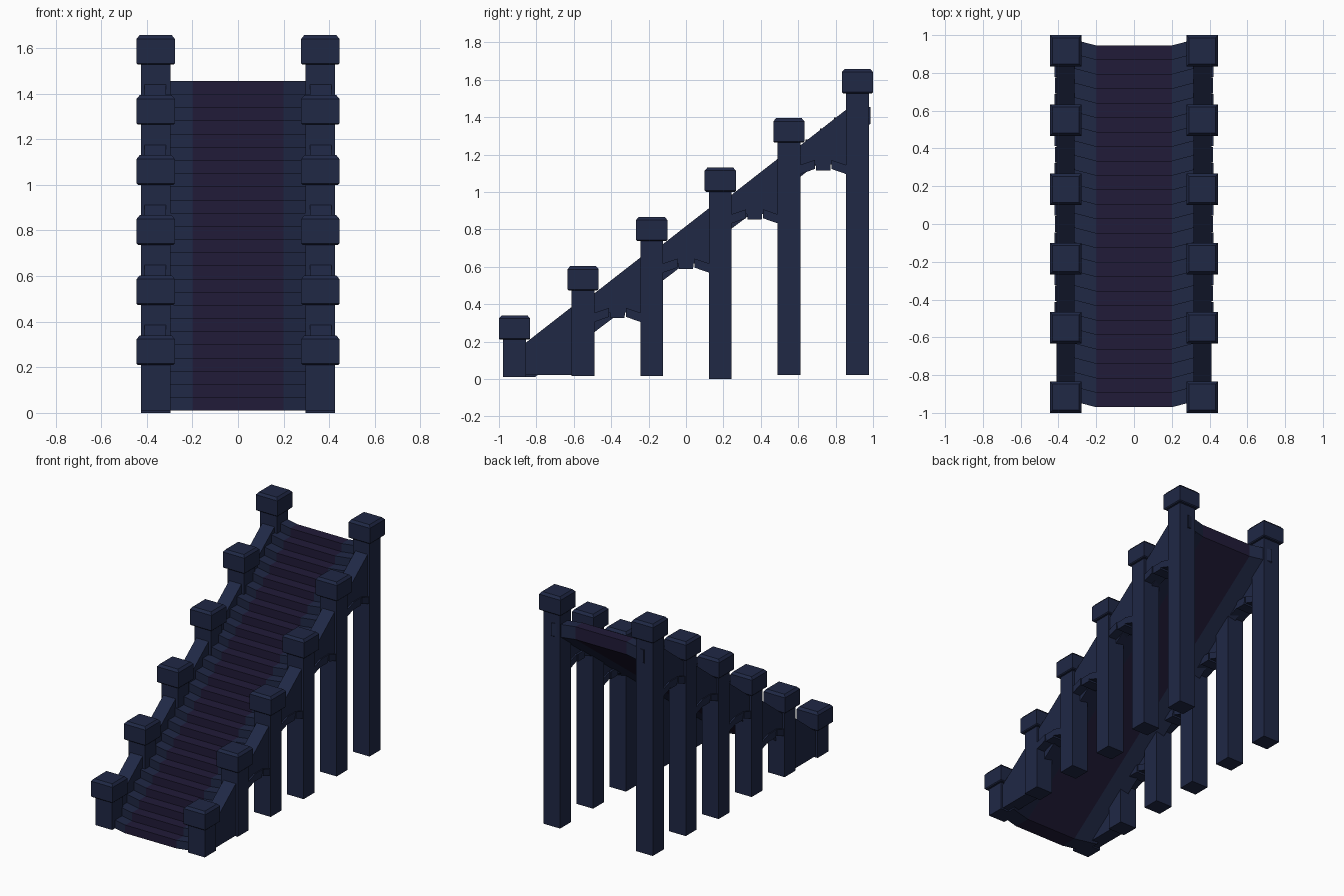
import bpy, bmesh

if "Cube" in bpy.data.objects:
    bpy.data.objects.remove(bpy.data.objects["Cube"])


def material(name, rgb):
    m = bpy.data.materials.new(name)
    m.diffuse_color = (*rgb, 1)
    m.use_nodes = True
    m.node_tree.nodes["Principled BSDF"].inputs["Base Color"].default_value = m.diffuse_color
    return m


STONE = material("dark_blue_stone", (0.014, 0.021, 0.060))
CARPET = material("dark_purple_tread", (0.015, 0.011, 0.040))


def finish(name, bm, mats=(STONE,)):
    bmesh.ops.recalc_face_normals(bm, faces=bm.faces[:])
    me = bpy.data.meshes.new(name)
    bm.to_mesh(me)
    bm.free()
    for m in mats:
        me.materials.append(m)
    ob = bpy.data.objects.new(name, me)
    bpy.context.collection.objects.link(ob)
    return ob


def loft(name, sections, mats=(STONE,), mat_of=lambda i: 0):
    """Join equal-length (x, y, z) loops into a closed solid."""
    bm = bmesh.new()
    rings = [[bm.verts.new(p) for p in s] for s in sections]
    n = len(rings[0])
    for i, (a, b) in enumerate(zip(rings, rings[1:])):
        for j in range(n):
            k = (j + 1) % n
            bm.faces.new((a[j], a[k], b[k], b[j])).material_index = mat_of(i)
    bm.faces.new(rings[0])
    bm.faces.new(rings[-1])
    return finish(name, bm, mats)


def prism(name, profile, x0, x1):
    """Extrude a (y, z) side profile along x."""
    return loft(name, [[(x, y, z) for y, z in profile] for x in (x0, x1)])


def rect(cx, cy, hx, hy, z):
    return [(cx - hx, cy - hy, z), (cx + hx, cy - hy, z),
            (cx + hx, cy + hy, z), (cx - hx, cy + hy, z)]


PITCH, RISE, Y0 = 0.3667, 0.2635, -0.9167
FEET = (0.01, 0.015, 0.015, 0.0, 0.02, 0.02)

for side, s in (("left", -1), ("right", 1)):
    # Posts with chamfered caps
    for k in range(6):
        y, top = Y0 + k * PITCH, 0.34 + k * RISE
        cx = s * 0.361
        loft(f"post_{side}_{k + 1}", [rect(cx, y, 0.065, 0.061, z)
                                      for z in (FEET[k], top - 0.11)])
        loft(f"post_cap_{side}_{k + 1}", [
            rect(cx, y, 0.078, 0.077, top - 0.130),
            rect(cx, y, 0.084, 0.0833, top - 0.124),
            rect(cx, y, 0.084, 0.0833, top - 0.017),
            rect(cx, y, 0.070, 0.069, top)])

    # Sloping walls between posts, open arches after the first bay
    for k in range(5):
        a, b = Y0 + k * PITCH + 0.055, Y0 + (k + 1) * PITCH - 0.055
        h, mid = k * RISE, (a + b) / 2
        wall_top = [(b, 0.39 + h), (a, 0.19 + h)]
        if k == 0:
            under = [(a, 0.02), (b, 0.02)]
        else:
            g = h - RISE
            under = [(a, 0.325 + g), (mid - 0.05, 0.355 + g),
                     (mid + 0.05, 0.355 + g), (b, 0.325 + g)]
            # Arch stones: two haunches, two shoulders and a keystone
            for t in (-1, 1):
                e = a if t < 0 else b
                prism(f"arch_haunch_{side}_{k}_{'front' if t < 0 else 'back'}",
                      [(e, 0.303 + g), (mid + t * 0.045, 0.332 + g),
                       (mid + t * 0.045, 0.380 + g), (e, 0.352 + g)],
                      s * 0.305, s * 0.422)
            prism(f"keystone_{side}_{k}",
                  [(mid - 0.038, 0.325 + g), (mid + 0.038, 0.325 + g),
                   (mid + 0.042, 0.378 + g), (mid - 0.042, 0.378 + g)],
                  s * 0.300, s * 0.418)
        prism(f"wall_{side}_{k + 1}", under + wall_top, s * 0.315, s * 0.411)

# Stair flight: stepped top, sloping underside, outer strips angled back
STEPS, FRONT, BACK, LOW, HIGH = 25, -0.97, 0.945, 0.01, 1.455
run, rise = (BACK - FRONT) / STEPS, (HIGH - LOW) / STEPS
profile = [(FRONT, LOW)]
for i in range(STEPS):
    z = LOW + (i + 1) * rise
    profile += [(FRONT + i * run, z), (FRONT + (i + 1) * run, z)]
profile += [(BACK, 1.365), (-0.85, LOW)]
loft("stair_flight",
     [[(x, y + dy, z) for y, z in profile]
      for x, dy in ((-0.36, 0.042), (-0.2, 0), (0.2, 0), (0.36, 0.042))],
     (STONE, CARPET), lambda i: 1 if i == 1 else 0)
